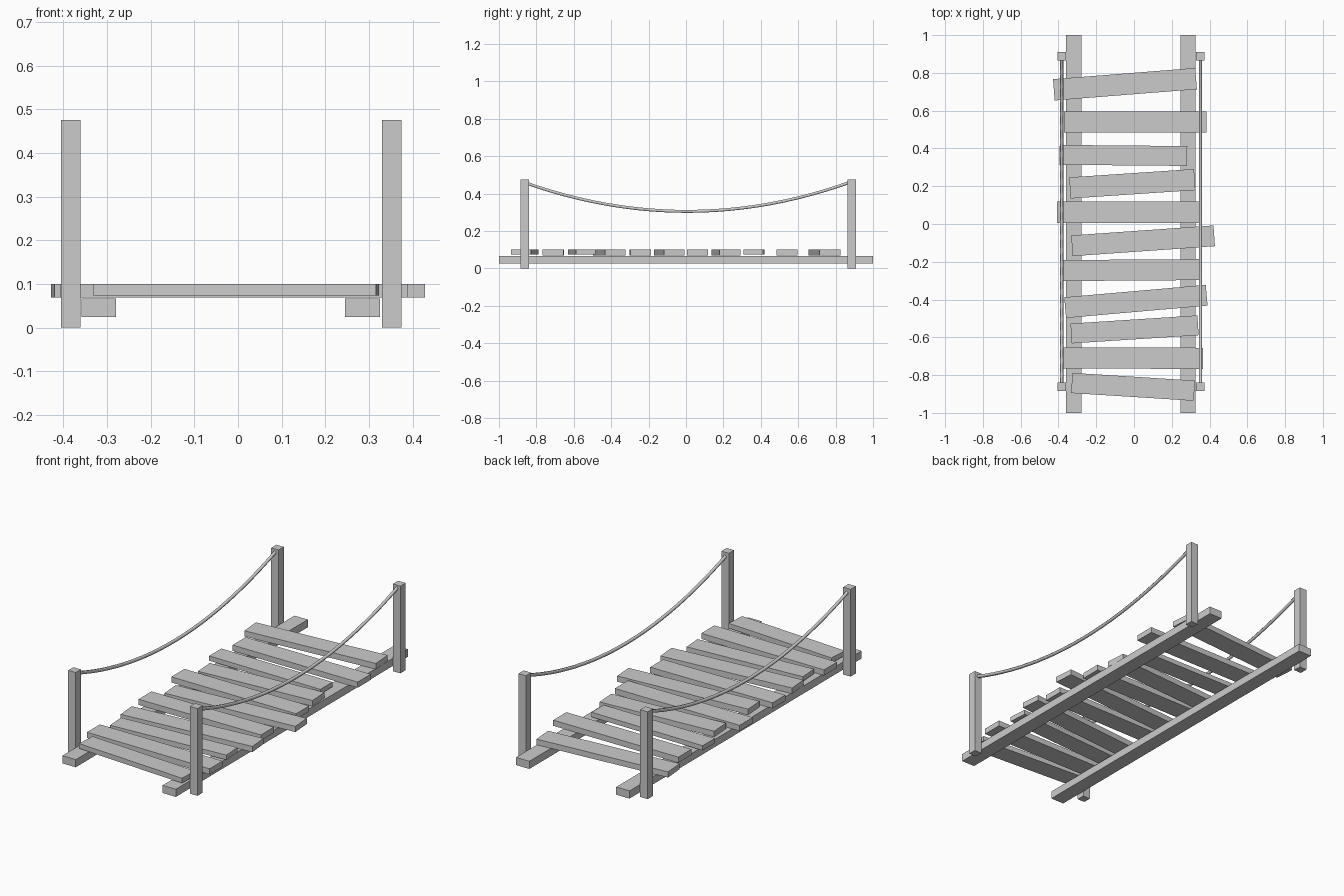
import bpy
from math import radians

if "Cube" in bpy.data.objects:
    bpy.data.objects.remove(bpy.data.objects["Cube"])


def box(name, center, size, angle=0):
    bpy.ops.mesh.primitive_cube_add(size=1, location=center, rotation=(0, 0, radians(angle)))
    ob = bpy.context.object
    ob.name = name
    ob.scale = size
    bpy.ops.object.transform_apply(location=False, rotation=False, scale=True)
    return ob


# Long support beams under the deck
for side, x in (("left", -0.319), ("right", 0.285)):
    box(side + "_beam", (x, 0, 0.046), (0.08, 2.0, 0.042))

# Uneven deck planks: x, y, length, width, thickness, angle
planks = [
    (-0.048, 0.740, 0.755, 0.113, 0.031, 4.5),
    (0.006, 0.540, 0.755, 0.113, 0.031, 0),
    (-0.056, 0.363, 0.675, 0.105, 0.026, -0.5),
    (-0.009, 0.213, 0.662, 0.112, 0.031, 3.8),
    (-0.030, 0.062, 0.753, 0.113, 0.031, 0),
    (0.048, -0.089, 0.755, 0.110, 0.031, 4),
    (-0.021, -0.244, 0.735, 0.111, 0.031, 0.4),
    (0.010, -0.410, 0.752, 0.110, 0.031, 5),
    (0.003, -0.558, 0.673, 0.105, 0.026, 3.7),
    (-0.005, -0.710, 0.742, 0.112, 0.031, -0.2),
    (-0.005, -0.862, 0.650, 0.107, 0.027, -3.6),
]
for i, (x, y, length, width, thick, ang) in enumerate(planks):
    box(f"plank_{i + 1}", (x, y, 0.1005 - thick / 2), (length, width, thick), ang)

# Corner posts and sagging rope rails
Y0, Y1 = -0.862, 0.887
for side, x in (("left", -0.383), ("right", 0.352)):
    for end, y in (("front", Y0), ("back", Y1)):
        box(f"{end}_{side}_post", (x, y, 0.238), (0.045, 0.045, 0.476))
    curve = bpy.data.curves.new(side + "_rope", "CURVE")
    curve.dimensions = "3D"
    curve.bevel_depth = 0.009
    curve.bevel_resolution = 1
    curve.use_fill_caps = True
    n = 24
    spline = curve.splines.new("POLY")
    spline.points.add(n)
    for i, p in enumerate(spline.points):
        y = Y0 + (Y1 - Y0) * i / n
        t = (y - 0.005) / 0.87
        p.co = (x, y, 0.305 + 0.155 * t * t, 1)
    rope = bpy.data.objects.new(side + "_rope", curve)
    bpy.context.collection.objects.link(rope)
